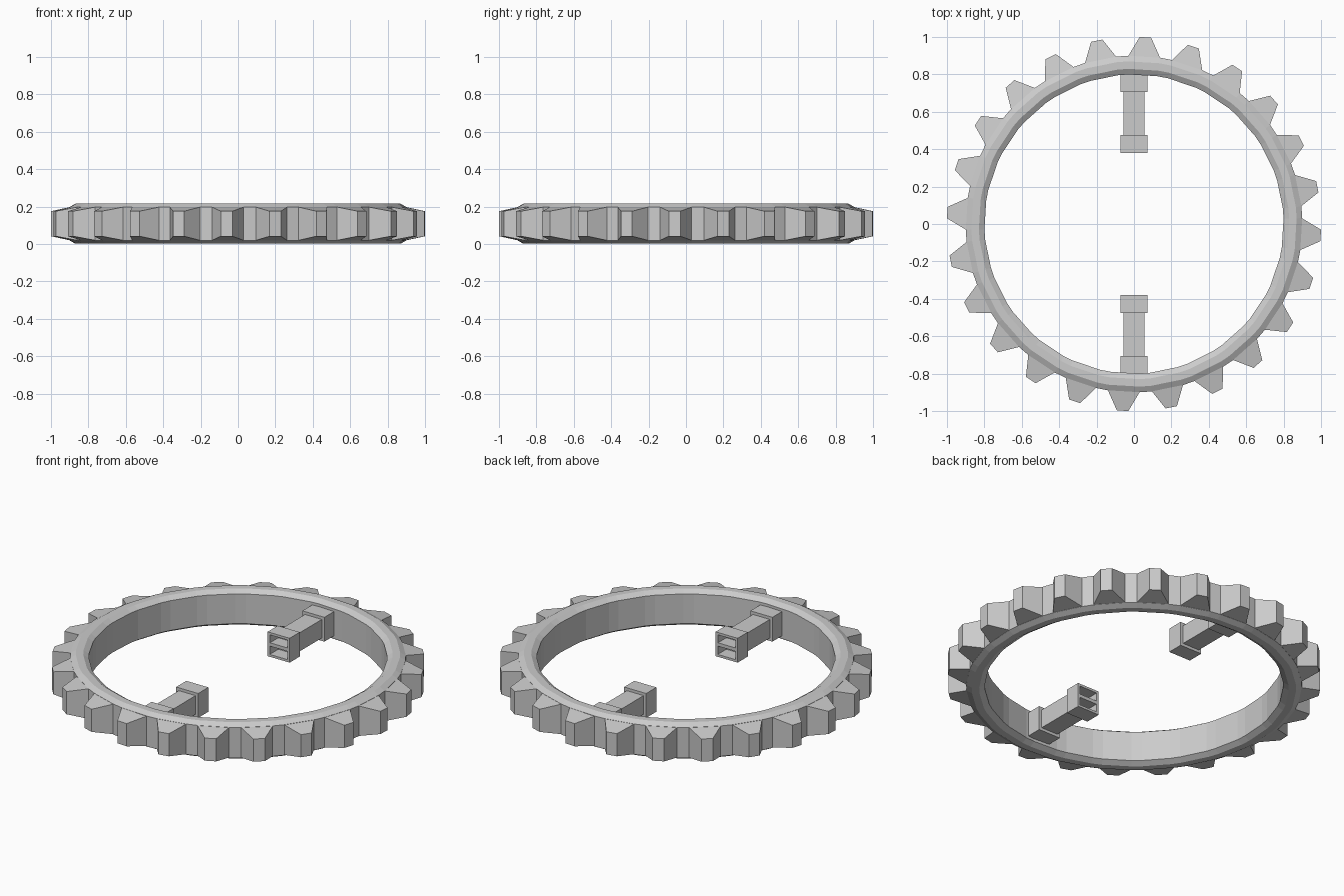
import bpy, bmesh
from math import sin, cos, radians
from mathutils import Vector

cube = bpy.data.objects.get("Cube")
if cube:
    bpy.data.objects.remove(cube, do_unlink=True)

TEETH = 24
PITCH = radians(360 / TEETH)
PHASE = radians(-3.5)
HALF_BASE = radians(5.5)
MID_Z = 0.108

grey = bpy.data.materials.new("light_grey")
grey.use_nodes = True
colour = (0.6, 0.6, 0.6, 1)
grey.diffuse_color = colour
grey.node_tree.nodes["Principled BSDF"].inputs["Base Color"].default_value = colour


def finish(name, bm):
    bmesh.ops.recalc_face_normals(bm, faces=bm.faces)
    mesh = bpy.data.meshes.new(name)
    bm.to_mesh(mesh)
    bm.free()
    mesh.materials.append(grey)
    obj = bpy.data.objects.new(name, mesh)
    bpy.context.collection.objects.link(obj)
    return obj


def polar(r, a, z):
    return Vector((r * cos(a), r * sin(a), z))


def loft(bm, loops, cyclic=False):
    """Bridge equal point loops with quads; cap the ends unless cyclic."""
    rows = [[bm.verts.new(p) for p in loop] for loop in loops]
    n = len(rows[0])
    for i in range(len(rows) if cyclic else len(rows) - 1):
        a, b = rows[i], rows[(i + 1) % len(rows)]
        for j in range(n):
            k = (j + 1) % n
            bm.faces.new((a[j], a[k], b[k], b[j]))
    if not cyclic:
        bm.faces.new(rows[0])
        bm.faces.new(rows[-1])


# Chamfered ring: facets alternate between tooth base and gap
half_profile = [(0.80, 0.088), (0.83, 0.107), (0.87, 0.107), (0.90, 0.09)]
profile = half_profile + [(r, -h) for r, h in reversed(half_profile)]
angles = [PHASE + i * PITCH + s * HALF_BASE for i in range(TEETH) for s in (-1, 1)]
bm = bmesh.new()
loft(bm, [[polar(r, a, MID_Z + h) for r, h in profile] for a in angles], cyclic=True)
finish("gear_ring", bm)

# Tapered teeth
bm = bmesh.new()
for i in range(TEETH):
    a = PHASE + i * PITCH
    out, side = polar(1, a, 0), polar(1, a + radians(90), 0)
    sections = []
    for r, w, h in ((0.89, 0.088, 0.09), (1.0, 0.031, 0.067)):
        sections.append([out * r + side * (w * u) + Vector((0, 0, MID_Z + h * v))
                         for u, v in ((-1, -1), (1, -1), (1, 1), (-1, 1))])
    loft(bm, sections)
finish("gear_teeth", bm)


def box(bm, x, y0, y1, z0, z1):
    """Box spanning x either side of its centre."""
    x0, x1 = x
    loft(bm, [[(x0, y, z0), (x1, y, z0), (x1, y, z1), (x0, y, z1)] for y in (y0, y1)])


def square_section(half, y):
    return [(half * u, y, MID_Z + half * v) for u, v in ((-1, -1), (1, -1), (1, 1), (-1, 1))]


# Two inward pegs: flange, narrow shaft, open collar with a dividing web
FLANGE, SHAFT, BORE = 0.072, 0.055, 0.058
for name, s in (("back_peg", 1), ("front_peg", -1)):
    bm = bmesh.new()
    outline = [(BORE, 0.46), (BORE, 0.38), (FLANGE, 0.38), (FLANGE, 0.475), (SHAFT, 0.475),
               (SHAFT, 0.705), (FLANGE, 0.705), (FLANGE, 0.805)]
    loft(bm, [square_section(half, s * y) for half, y in outline])
    box(bm, (-BORE, BORE), s * 0.382, s * 0.46, MID_Z - 0.01, MID_Z + 0.01)
    finish(name, bm)
